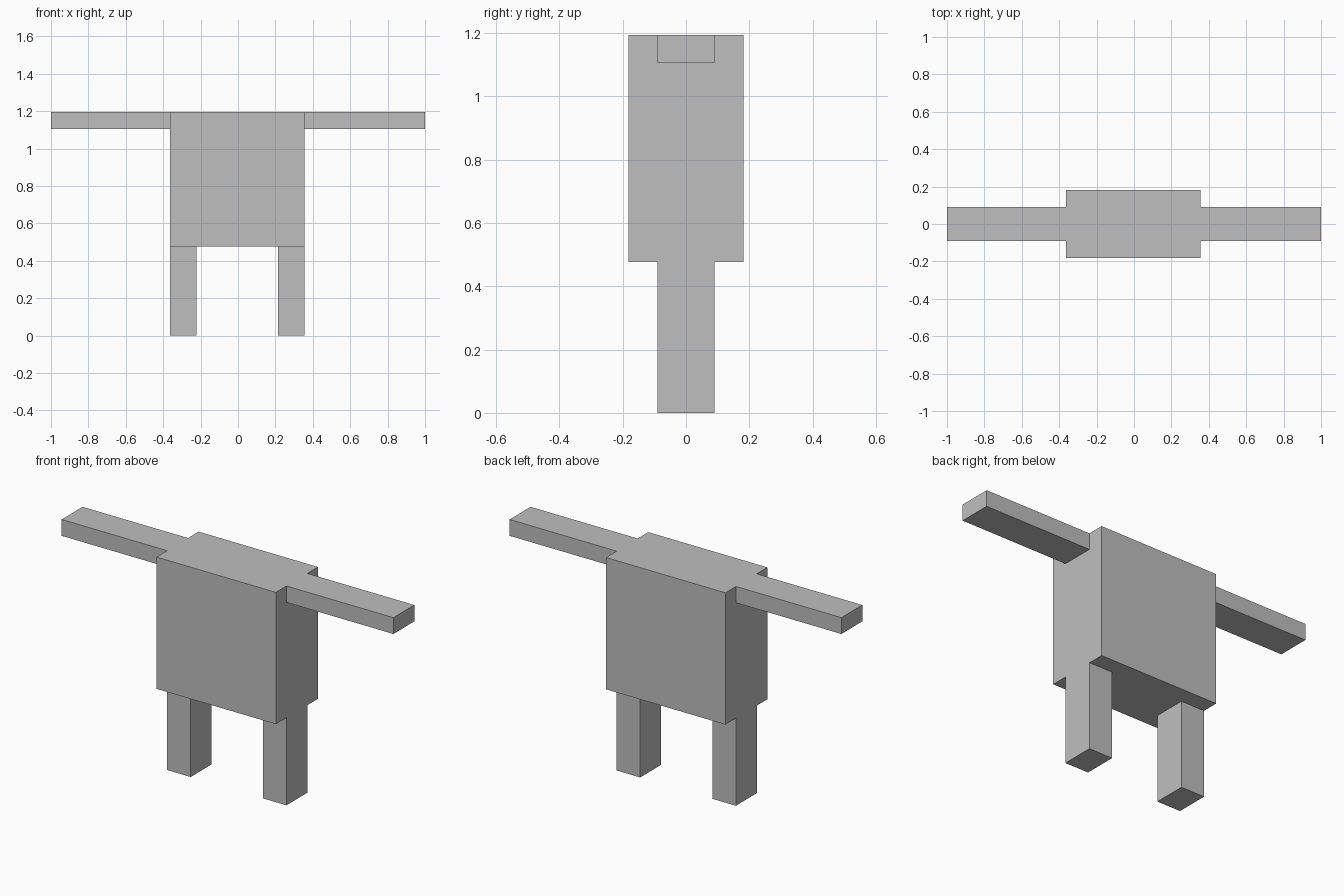
import bpy

if "Cube" in bpy.data.objects:
    bpy.data.objects.remove(bpy.data.objects["Cube"])

grey = bpy.data.materials.new("plain grey")
grey.diffuse_color = (0.522, 0.522, 0.522, 1)
grey.use_nodes = True
grey.node_tree.nodes["Principled BSDF"].inputs["Base Color"].default_value = grey.diffuse_color


def box(name, x, y, z):
    """Add a box from its (low, high) range on each axis."""
    ranges = (x, y, z)
    bpy.ops.mesh.primitive_cube_add(size=1, location=[(a + b) / 2 for a, b in ranges])
    ob = bpy.context.object
    ob.name = name
    ob.scale = [b - a for a, b in ranges]
    bpy.ops.object.transform_apply(location=False, rotation=False, scale=True)
    ob.data.materials.append(grey)
    return ob


LEFT, RIGHT = -0.364, 0.355      # torso sides
HIP, TOP = 0.477, 1.195          # torso bottom and top
LIMB_Y = (-0.09, 0.09)           # shared limb depth
LEG_W, ARM_H = 0.142, 0.089

# Torso
box("torso", (LEFT, RIGHT), (-0.181, 0.181), (HIP, TOP))

# Arms, flush with the torso top
box("left_arm", (-1, LEFT), LIMB_Y, (TOP - ARM_H, TOP))
box("right_arm", (RIGHT, 1), LIMB_Y, (TOP - ARM_H, TOP))

# Legs, flush with the torso sides
box("left_leg", (LEFT, LEFT + LEG_W), LIMB_Y, (0, HIP))
box("right_leg", (RIGHT - LEG_W, RIGHT), LIMB_Y, (0, HIP))
